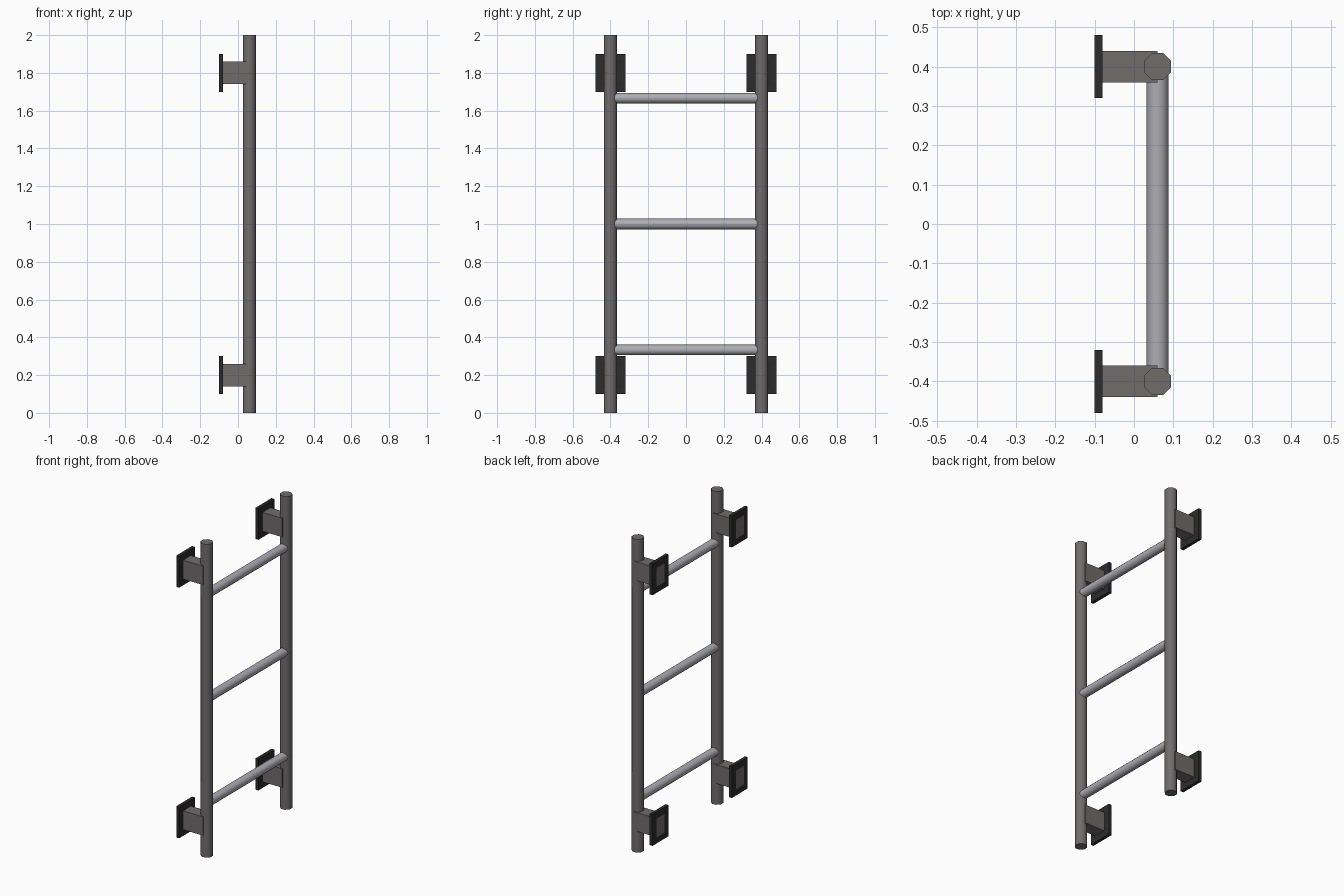
import bpy
from math import pi

cube = bpy.data.objects.get("Cube")
if cube:
    bpy.data.objects.remove(cube, do_unlink=True)


def material(name, color):
    mat = bpy.data.materials.new(name)
    mat.use_nodes = True
    mat.diffuse_color = (*color, 1)
    mat.node_tree.nodes["Principled BSDF"].inputs["Base Color"].default_value = (*color, 1)
    return mat


steel = material("dark grey steel", (0.16, 0.15, 0.15))
rung_metal = material("light grey metal", (0.42, 0.42, 0.45))
black = material("black plate", (0.025, 0.025, 0.025))


def finish(name, mat):
    obj = bpy.context.object
    obj.name = name
    obj.data.materials.append(mat)
    return obj


def box(name, mat, center, size):
    bpy.ops.mesh.primitive_cube_add(size=1, location=center)
    obj = finish(name, mat)
    obj.scale = size
    bpy.ops.object.transform_apply(location=False, rotation=False)


def rod(name, mat, center, radius, length, sides, rotation=(0, 0, 0)):
    bpy.ops.mesh.primitive_cylinder_add(vertices=sides, radius=radius, depth=length,
                                        location=center, rotation=rotation)
    finish(name, mat)
    bpy.ops.object.shade_smooth_by_angle(angle=1.2)


AXIS_X = 0.06

for side, y in (("right", -0.4), ("left", 0.4)):
    # Upright rail
    rod(side + "_rail", steel, (AXIS_X, y, 1), 0.037, 2, 8, (0, 0, pi / 8))
    # Wall brackets and mounting plates
    for level, z in (("lower", 0.2), ("upper", 1.8)):
        box(f"{side}_{level}_bracket", steel, (-0.0205, y, z), (0.161, 0.08, 0.12))
        box(f"{side}_{level}_plate", black, (-0.09, y, z), (0.02, 0.16, 0.2))

# Rungs
for level, z in (("lower", 1 / 3), ("middle", 1), ("upper", 5 / 3)):
    rod(level + "_rung", rung_metal, (AXIS_X, 0, z), 0.028, 0.76, 12, (pi / 2, 0, 0))
